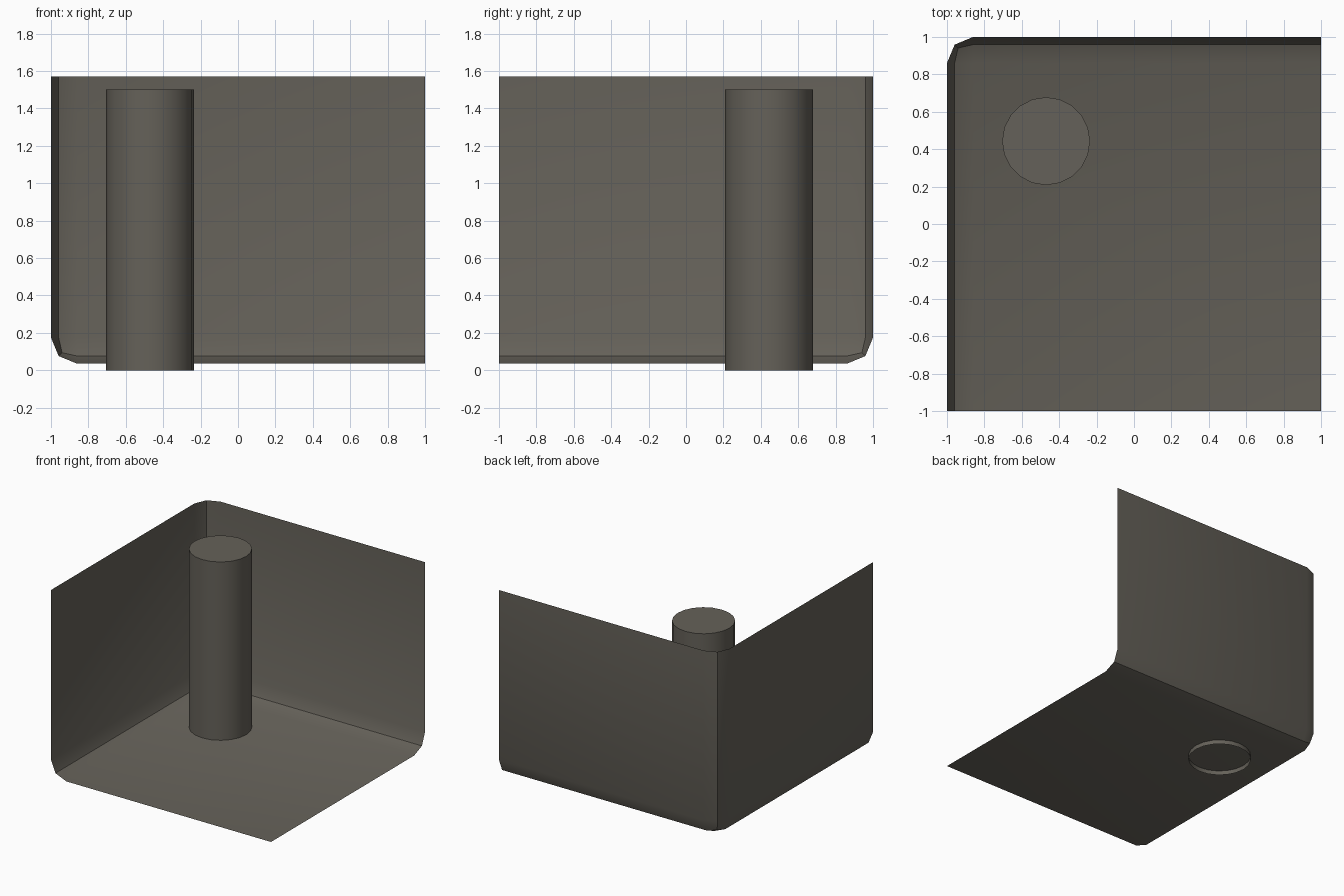
import bpy, bmesh
from mathutils import Matrix, Vector

if "Cube" in bpy.data.objects:
    bpy.data.objects.remove(bpy.data.objects["Cube"])

stone = bpy.data.materials.new("warm dark grey")
stone.diffuse_color = (0.13, 0.12, 0.10, 1)
stone.use_nodes = True
stone.node_tree.nodes["Principled BSDF"].inputs["Base Color"].default_value = stone.diffuse_color


def add_object(name, bm):
    mesh = bpy.data.meshes.new(name)
    bm.to_mesh(mesh)
    bm.free()
    obj = bpy.data.objects.new(name, mesh)
    bpy.context.collection.objects.link(obj)
    mesh.materials.append(stone)
    bpy.ops.object.select_all(action='DESELECT')
    obj.select_set(True)
    bpy.context.view_layer.objects.active = obj
    bpy.ops.object.shade_smooth_by_angle(angle=0.6)
    return obj


# Room corner: box without its front, right and top faces, inner edges bevelled
floor_z, top_z = 0.035, 1.57
bm = bmesh.new()
bmesh.ops.create_cube(bm, size=1, matrix=Matrix.Translation((0, 0, (floor_z + top_z) / 2))
                      @ Matrix.Diagonal((2, 2, top_z - floor_z, 1)))
bm.normal_update()
open_sides = (Vector((0, -1, 0)), Vector((1, 0, 0)), Vector((0, 0, 1)))
bmesh.ops.delete(bm, geom=[f for f in bm.faces if any(f.normal.dot(d) > 0.9 for d in open_sides)],
                 context='FACES')
bmesh.ops.bevel(bm, geom=[e for e in bm.edges if len(e.link_faces) == 2],
                offset=0.14, offset_type='OFFSET', segments=2, profile=0.5, affect='EDGES')
bmesh.ops.reverse_faces(bm, faces=bm.faces[:])  # normals face into the room
add_object("floor_and_walls", bm)

# Column: 20 sides, open underneath
height = 1.5
bm = bmesh.new()
bmesh.ops.create_cone(bm, cap_ends=True, segments=20, radius1=0.235, radius2=0.235, depth=height,
                      matrix=Matrix.Translation((-0.47, 0.443, height / 2)))
bm.normal_update()
bmesh.ops.delete(bm, geom=[f for f in bm.faces if f.normal.z < -0.9], context='FACES')
add_object("column", bm)
